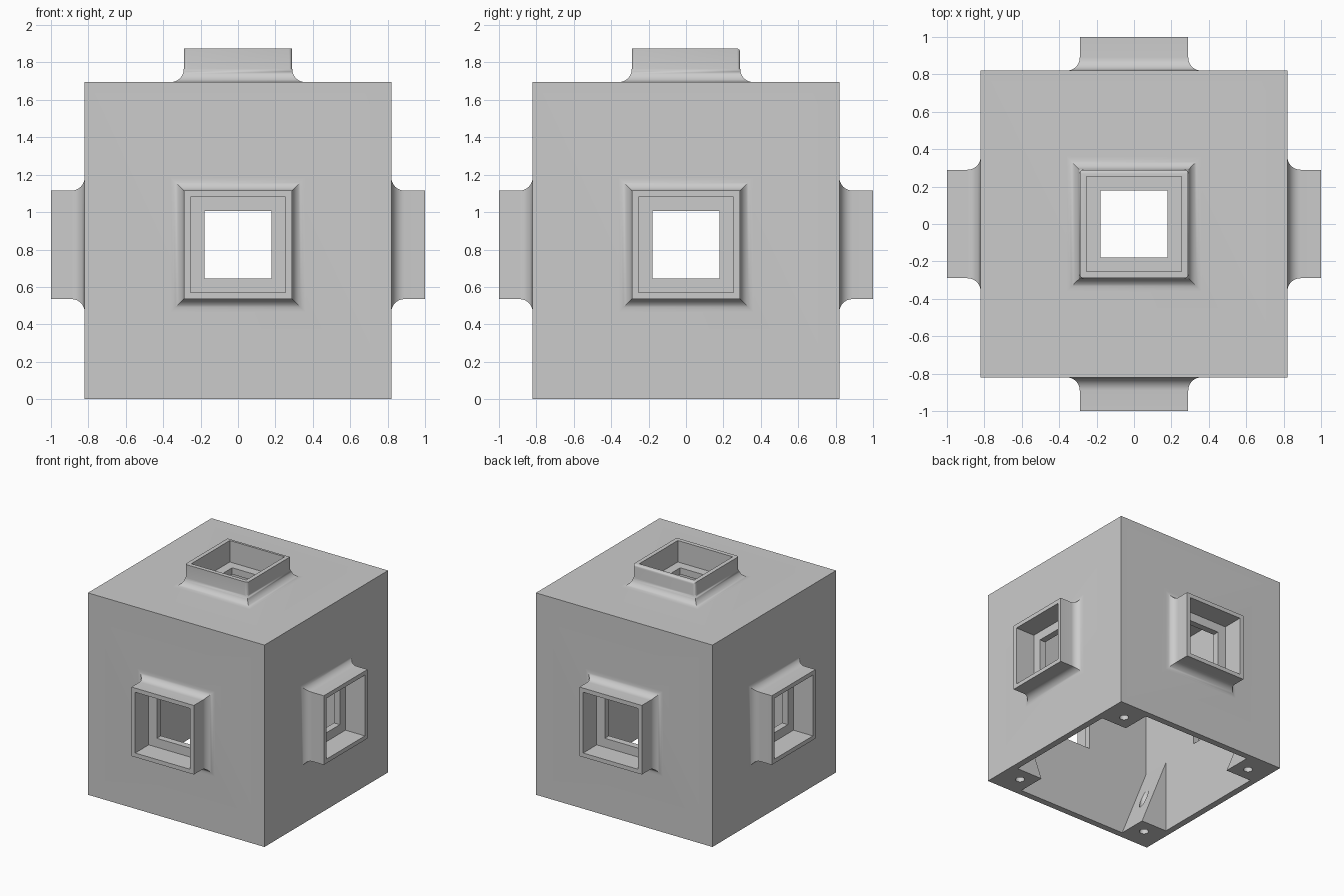
import bpy, bmesh, math
from mathutils import Matrix, Vector

cube = bpy.data.objects.get("Cube")
if cube:
    bpy.data.objects.remove(cube, do_unlink=True)

# Main sizes
OUT, INN, END = 0.82, 0.765, 1.0       # outer wall, inner wall, socket end
TOP, MID = 1.695, 0.825                # box height, socket centre height
RIM, POCKET, HOLE, FILLET = 0.29, 0.255, 0.18, 0.07
BOSS, SCREW, BOSS_HEIGHT = 0.52, 0.64, 0.62

grey = bpy.data.materials.new("plain grey")
grey.use_nodes = True
grey.diffuse_color = (0.6, 0.6, 0.6, 1)
shader = next(n for n in grey.node_tree.nodes if n.type == 'BSDF_PRINCIPLED')
shader.inputs["Base Color"].default_value = (0.6, 0.6, 0.6, 1)
shader.inputs["Roughness"].default_value = 0.8


def finish(bm, name):
    bmesh.ops.recalc_face_normals(bm, faces=bm.faces[:])
    mesh = bpy.data.meshes.new(name)
    bm.to_mesh(mesh)
    bm.free()
    mesh.materials.append(grey)
    obj = bpy.data.objects.new(name, mesh)
    bpy.context.collection.objects.link(obj)
    return obj


def activate(obj):
    bpy.ops.object.select_all(action='DESELECT')
    obj.select_set(True)
    bpy.context.view_layer.objects.active = obj


def socket_profile():
    """Half size and distance from the centre, from wall face to hole's inside."""
    steps = 8
    arc = [(RIM + FILLET * (1 - math.sin(a)), OUT + FILLET * (1 - math.cos(a)))
           for a in (math.pi / 2 * i / steps for i in range(steps + 1))]
    return arc + [(RIM, END), (POCKET, END), (POCKET, OUT), (HOLE, OUT), (HOLE, INN)]


def ring(bm, half, low, high, dist, matrix):
    corners = ((-half, low), (half, low), (half, high), (-half, high))
    return [bm.verts.new(matrix @ Vector((u, v, dist))) for u, v in corners]


def wall(bm, matrix, low, high, inner_low, inner_high):
    """A wall panel with its socket, lofted from outer edge to inner edge."""
    rings = [ring(bm, OUT, low, high, OUT, matrix)]
    rings += [ring(bm, h, -h, h, d, matrix) for h, d in socket_profile()]
    rings.append(ring(bm, INN, inner_low, inner_high, INN, matrix))
    for a, b in zip(rings, rings[1:]):
        for i in range(4):
            j = (i + 1) % 4
            bm.faces.new((a[i], a[j], b[j], b[i]))
    return rings


# Hollow box: four walls, each with a strip of the bottom rim, and the roof
bm = bmesh.new()
upright = Matrix.Translation((0, 0, MID)) @ Matrix.Rotation(math.pi / 2, 4, 'X')
roof_gap = TOP - OUT + INN
for k in range(4):
    turn = Matrix.Rotation(k * math.pi / 2, 4, 'Z')
    rings = wall(bm, turn @ upright, -MID, TOP - MID, -MID, roof_gap - MID)
    first, last = rings[0], rings[-1]
    bm.faces.new((first[0], first[1], last[1], last[0]))

roof = wall(bm, Matrix.Translation((0, 0, TOP - OUT)), -OUT, OUT, -INN, INN)

# Softened edges on the roof socket: its uprights and its back rim
end_index = next(i for i, r in enumerate(roof) if abs(r[0].co.z - (TOP - OUT + END)) < 1e-5)
base, end = roof[end_index - 1], roof[end_index]
soft = [bm.edges.get((base[i], end[i])) for i in range(4)]
soft.append(bm.edges.get((end[2], end[3])))
bmesh.ops.bevel(bm, geom=soft, offset=0.02, segments=4, profile=0.5, affect='EDGES')
bmesh.ops.remove_doubles(bm, verts=bm.verts[:], dist=0.0005)
box = finish(bm, "junction_box")
activate(box)
bpy.ops.object.shade_smooth_by_angle(angle=math.radians(30))


# Tapered screw bosses in the four bottom corners
def screw_boss(sx, sy, name):
    bm = bmesh.new()
    wall_in = INN + 0.01
    profile = ((BOSS, 0), (wall_in, 0), (wall_in, BOSS_HEIGHT), (INN, BOSS_HEIGHT))
    sides = [[bm.verts.new((sx * x, sy * y, z)) for x, z in profile]
             for y in (BOSS, wall_in)]
    for side in sides:
        bm.faces.new(side)
    for i in range(4):
        j = (i + 1) % 4
        bm.faces.new((sides[0][i], sides[0][j], sides[1][j], sides[1][i]))
    boss = finish(bm, name)

    bpy.ops.mesh.primitive_cylinder_add(vertices=24, radius=0.036, depth=2,
                                        location=(sx * SCREW, sy * SCREW, 0))
    drill = bpy.context.object
    drill.hide_render = True
    drill.data.materials.append(grey)
    cut = boss.modifiers.new("screw hole", 'BOOLEAN')
    cut.operation = 'DIFFERENCE'
    cut.solver = 'EXACT'
    cut.object = drill
    activate(boss)
    bpy.ops.object.modifier_apply(modifier=cut.name)
    bpy.data.objects.remove(drill, do_unlink=True)
    bpy.ops.object.shade_smooth_by_angle(angle=math.radians(30))


for sx, side in ((1, "left"), (-1, "right")):
    for sy, depth in ((-1, "front"), (1, "back")):
        screw_boss(sx, sy, f"screw_boss_{depth}_{side}")
